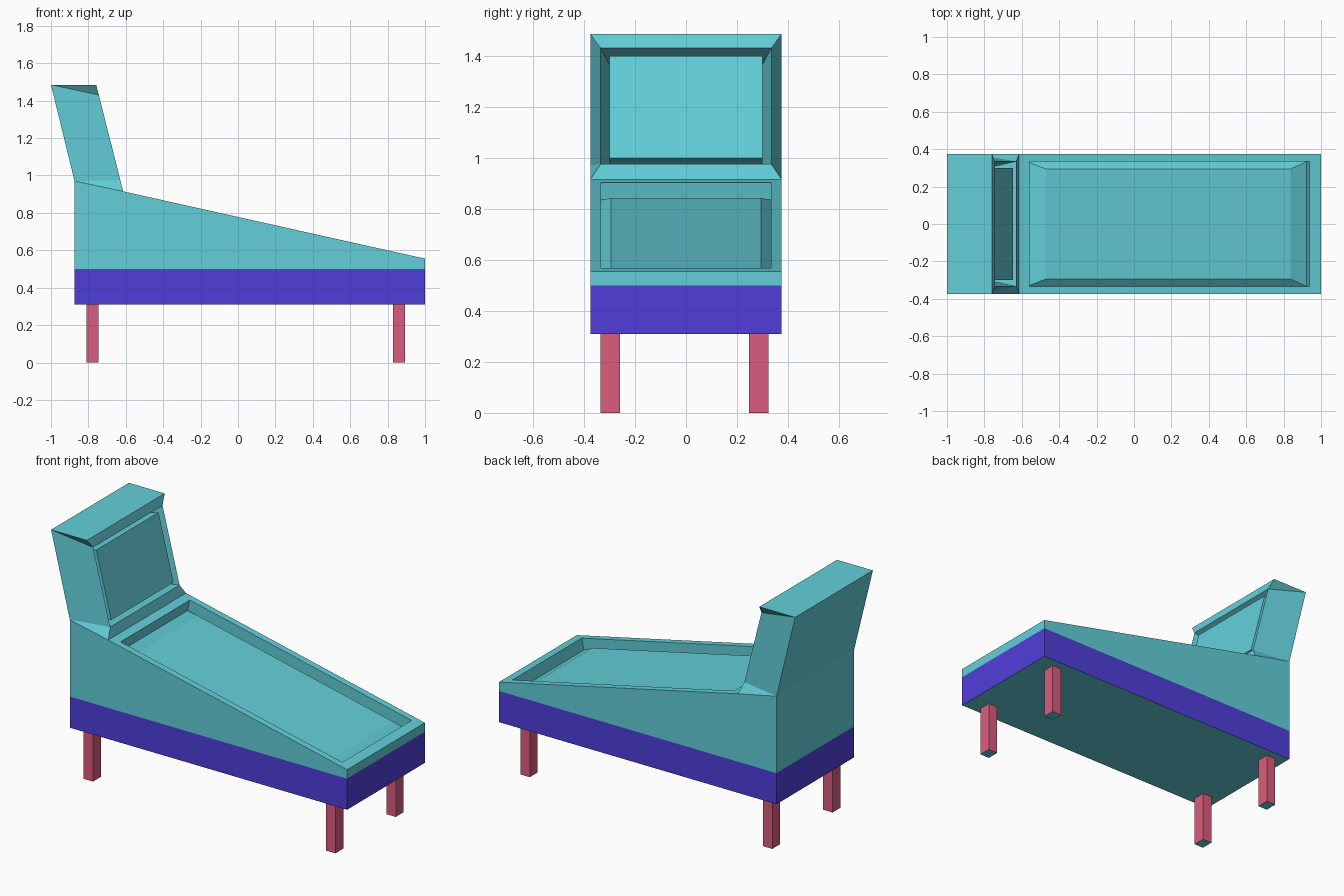
import bpy
import bmesh
from mathutils import Vector

if "Cube" in bpy.data.objects:
    bpy.data.objects.remove(bpy.data.objects["Cube"], do_unlink=True)


def material(name, rgb):
    mat = bpy.data.materials.new(name)
    mat.use_nodes = True
    mat.diffuse_color = (*rgb, 1)
    mat.node_tree.nodes["Principled BSDF"].inputs["Base Color"].default_value = (*rgb, 1)
    return mat


TEAL = material("teal", (0.125, 0.624, 0.694))
PURPLE = material("purple", (0.078, 0.048, 0.701))
PINK = material("pink", (0.701, 0.107, 0.205))

HALF = 0.375  # half width of the cabinet


def make_object(name, faces, mats):
    """Weld faces given as point lists; downward faces take the second material."""
    bm = bmesh.new()
    for pts in faces:
        bm.faces.new([bm.verts.new(p) for p in pts])
    bmesh.ops.remove_doubles(bm, verts=bm.verts[:], dist=0.0001)
    bmesh.ops.recalc_face_normals(bm, faces=bm.faces[:])
    for f in bm.faces:
        f.material_index = len(mats) - 1 if f.normal.z < -0.9 else 0
    mesh = bpy.data.meshes.new(name)
    bm.to_mesh(mesh)
    bm.free()
    for m in mats:
        mesh.materials.append(m)
    obj = bpy.data.objects.new(name, mesh)
    bpy.context.collection.objects.link(obj)
    return obj


def box(x0, x1, y0, y1, z0, z1):
    low = [Vector(p) for p in ((x0, y0, z0), (x1, y0, z0), (x1, y1, z0), (x0, y1, z0))]
    high = [p + Vector((0, 0, z1 - z0)) for p in low]
    return [low, high] + bridge(low, high)


def bridge(a, b):
    return [[a[i], a[(i + 1) % 4], b[(i + 1) % 4], b[i]] for i in range(4)]


def ring(a, b, s0, s1, w, depth):
    """Rectangle on the sloped plane from a to b (x, z), pushed in by depth."""
    a, b = Vector((a[0], 0, a[1])), Vector((b[0], 0, b[1]))
    along = b - a
    normal = Vector((along.z, 0, -along.x)).normalized()
    return [a + along * s - normal * depth + Vector((0, y, 0))
            for s, y in ((s0, -w), (s0, w), (s1, w), (s1, -w))]


def stepped(rings):
    """Bridge successive rings and cap the last one."""
    faces = [rings[-1]]
    for a, b in zip(rings, rings[1:]):
        faces += bridge(a, b)
    return faces


# Side profile corners (x, z)
front_low, front_top = (1, 0.5), (1, 0.555)
back_low, back_top = (-0.874, 0.5), (-0.874, 0.97)
hinge = (-0.614, 0.915)
head_back, head_front = (-1, 1.485), (-0.758, 1.485)

# Cabinet with sloping playfield: straight-walled recess and raised bevelled bed
profile = [back_low, front_low, front_top, hinge, back_top]
faces = [[(x, y, z) for x, z in profile] for y in (-HALF, HALF)]
for p, q in ((back_low, front_low), (front_low, front_top), (hinge, back_top), (back_top, back_low)):
    faces.append([(p[0], -HALF, p[1]), (q[0], -HALF, q[1]), (q[0], HALF, q[1]), (p[0], HALF, p[1])])
faces += stepped([ring(front_top, hinge, *r) for r in (
    (0, 1, HALF, 0), (0.038, 0.966, 0.334, 0),
    (0.038, 0.966, 0.334, 0.07), (0.095, 0.907, 0.295, 0.04))])
make_object("cabinet", faces, [TEAL])

# Backbox: sides taper to the front opening, display panel stands in a recess
back = ring(back_top, head_back, 0, 1, HALF, 0)
rim, opening, groove, panel = [ring(hinge, head_front, *r) for r in (
    (0, 1, HALF, 0), (0.105, 0.904, 0.335, 0),
    (0.153, 0.855, 0.3, 0.15), (0.153, 0.855, 0.3, 0.01))]
faces = [back] + stepped([opening, groove, panel])
for i, j in ((0, 1), (2, 3)):  # bottom and top edges
    faces.append([back[i], back[j], rim[j], rim[i]])
    faces.append([rim[i], rim[j], opening[j], opening[i]])
for i, j in ((0, 3), (1, 2)):  # both sides
    faces.append([back[i], back[j], opening[j], opening[i]])
for i in range(4):  # corner lips
    faces.append([back[i], rim[i], opening[i]])
make_object("backbox", faces, [TEAL])

# Coloured base band
make_object("base_band", box(-0.874, 1, -HALF, HALF, 0.31, 0.5), [PURPLE, TEAL])

# Legs
for end, x in (("back", -0.777), ("front", 0.861)):
    for side, y in (("right", -0.297), ("left", 0.285)):
        make_object(f"{end}_{side}_leg",
                    box(x - 0.032, x + 0.032, y - 0.038, y + 0.038, 0, 0.31), [PINK, TEAL])
